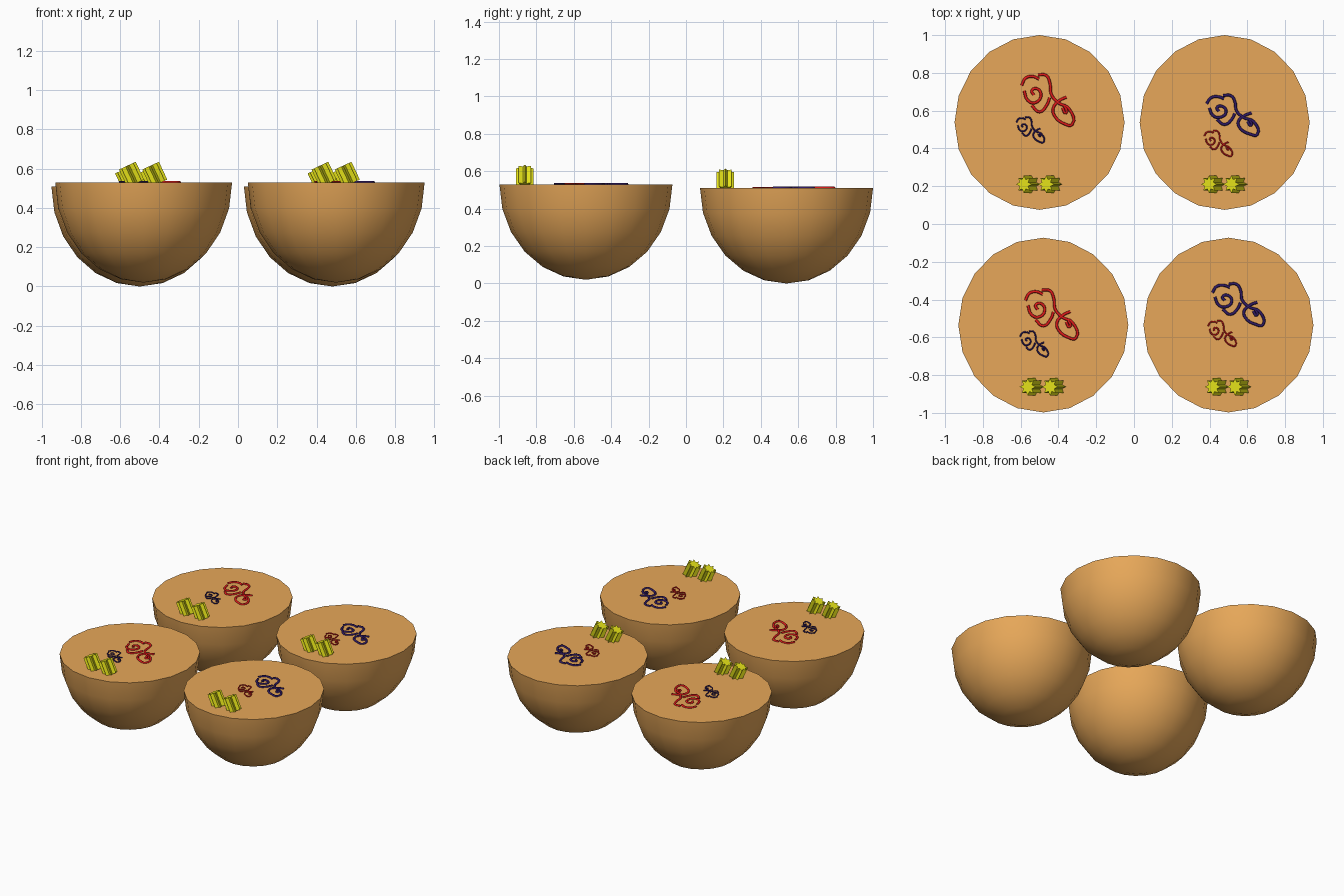
import bpy, bmesh, math
from mathutils import Matrix

if "Cube" in bpy.data.objects:
    bpy.data.objects.remove(bpy.data.objects["Cube"])


def material(name, rgb):
    m = bpy.data.materials.new(name)
    m.diffuse_color = (*rgb, 1)
    m.use_nodes = True
    m.node_tree.nodes["Principled BSDF"].inputs["Base Color"].default_value = m.diffuse_color
    return m


crust = material("crust", (0.80, 0.39, 0.10))
yellow = material("yellow", (0.80, 0.78, 0.01))
red = material("red", (0.75, 0.01, 0.01))
blue = material("dark_blue", (0.03, 0.01, 0.13))


def mesh_object(name, bm, mat):
    bmesh.ops.recalc_face_normals(bm, faces=bm.faces)
    me = bpy.data.meshes.new(name)
    bm.to_mesh(me)
    bm.free()
    me.materials.append(mat)
    ob = bpy.data.objects.new(name, me)
    bpy.context.collection.objects.link(ob)
    return ob


def activate(ob):
    bpy.ops.object.select_all(action='DESELECT')
    ob.select_set(True)
    bpy.context.view_layer.objects.active = ob


# solid half sphere with a flat top
def half_ball(name, x, y, top):
    bm = bmesh.new()
    bmesh.ops.create_uvsphere(bm, u_segments=20, v_segments=12, radius=1)
    geom = bm.verts[:] + bm.edges[:] + bm.faces[:]
    bmesh.ops.bisect_plane(bm, geom=geom, plane_co=(0, 0, 0), plane_no=(0, 0, 1),
                           clear_outer=True, dist=1e-4)
    rim = [e for e in bm.edges if e.is_boundary]
    bmesh.ops.contextual_create(bm, geom=rim)
    bm.transform(Matrix.Translation((x, y, top)) @ Matrix.Diagonal((0.45, 0.4625, 0.51, 1)))
    ob = mesh_object(name, bm, crust)
    activate(ob)
    bpy.ops.object.shade_smooth_by_angle(angle=math.radians(40))


# eight-pointed star prism, leaning left, partly sunk into the top
def star(name, x, y, z):
    bm = bmesh.new()
    pts = []
    for i in range(16):
        r = 0.047 if i % 2 == 0 else 0.027
        a = math.pi * i / 8
        pts.append(bm.verts.new((r * math.cos(a), r * math.sin(a), 0)))
    face = bm.faces.new(pts)
    ext = bmesh.ops.extrude_face_region(bm, geom=[face])
    low = [v for v in ext["geom"] if isinstance(v, bmesh.types.BMVert)]
    bmesh.ops.translate(bm, verts=low, vec=(0, 0, -0.10))
    bm.transform(Matrix.Translation((x, y, z)) @ Matrix.Rotation(math.radians(-25), 4, 'Y'))
    mesh_object(name, bm, yellow)


# swirl strokes in a unit box: crescent, spiral, looping ribbon, lower link, eye
STROKES = [
    [(0, .78), (.08, .92), (.22, .95), (.34, .9)],
    [(.05, .68), (.12, .5), (.25, .45), (.38, .58), (.3, .72), (.2, .68), (.24, .6)],
    [(.32, .98), (.48, .97), (.56, .8), (.58, .62), (.72, .45), (.92, .35), (.99, .04),
     (.85, .05), (.65, .2), (.62, .35), (.75, .5), (.88, .56)],
    [(.2, .4), (.35, .28), (.5, .42), (.55, .55)],
    [(.8, .36), (.87, .26), (.83, .42)],
]


def swirl(name, x, y, z, w, h, mat):
    cu = bpy.data.curves.new(name, 'CURVE')
    cu.dimensions = '3D'
    cu.resolution_u = 4
    cu.bevel_depth = 0.028 * w
    cu.bevel_resolution = 1
    cu.use_fill_caps = True
    for pts in STROKES:
        sp = cu.splines.new('BEZIER')
        sp.bezier_points.add(len(pts) - 1)
        for p, (u, v) in zip(sp.bezier_points, pts):
            p.co = (x + (u - .5) * w, y + (v - .5) * h, 0)
            p.handle_left_type = p.handle_right_type = 'AUTO'
    cu.materials.append(mat)
    ob = bpy.data.objects.new(name, cu)
    ob.location.z = z
    bpy.context.collection.objects.link(ob)
    activate(ob)
    bpy.ops.object.convert(target='MESH')


# name, centre x, centre y, top height, big swirl (x, y, h), colours
BALLS = [
    ("front_left", -0.48, -0.535, 0.53, (-0.44, -0.48, 0.27), red, blue),
    ("front_right", 0.50, -0.535, 0.53, (0.55, -0.428, 0.23), blue, red),
    ("back_left", -0.50, 0.5375, 0.51, (-0.46, 0.655, 0.28), red, blue),
    ("back_right", 0.48, 0.5375, 0.51, (0.52, 0.575, 0.22), blue, red),
]
for name, x, y, top, (bx, by, bh), big, small in BALLS:
    half_ball("half_ball_" + name, x, y, top)
    sy = y - 0.327
    for i, dx in enumerate((-0.083, 0.035)):
        star(f"star_{name}_{i + 1}", x + dx, sy, top + 0.085)
    swirl("large_swirl_" + name, bx, by, top + 0.001, 0.27, bh, big)
    off = -0.10 if big == red else -0.03
    swirl("small_swirl_" + name, x - 0.05 if big == red else x - 0.035,
          y + off if y < 0 and big == red else (y - 0.04 if big == red
                                                else (y - 0.045 if y < 0 else y - 0.112)),
          top + 0.003, 0.145, 0.14, small)
